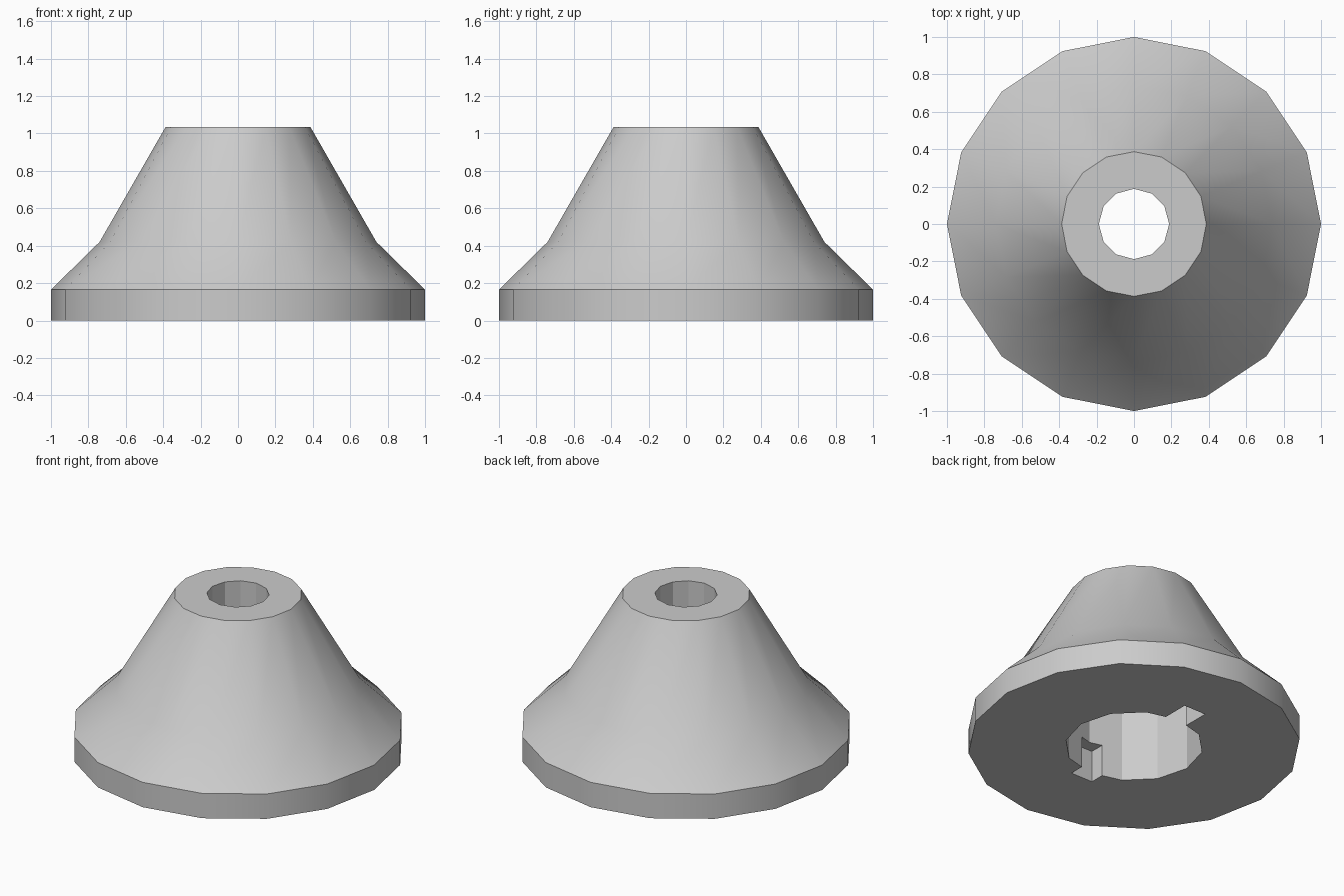
import bpy
import bmesh
import math
from mathutils import Matrix, Vector

cube = bpy.data.objects.get("Cube")
if cube:
    bpy.data.objects.remove(cube, do_unlink=True)

GREY = (0.6, 0.6, 0.6, 1.0)
mat = bpy.data.materials.new("light grey")
mat.use_nodes = True
mat.diffuse_color = GREY
mat.node_tree.nodes["Principled BSDF"].inputs["Base Color"].default_value = GREY


def add_object(name, bm):
    bmesh.ops.recalc_face_normals(bm, faces=bm.faces)
    mesh = bpy.data.meshes.new(name)
    bm.to_mesh(mesh)
    bm.free()
    mesh.materials.append(mat)
    obj = bpy.data.objects.new(name, mesh)
    bpy.context.collection.objects.link(obj)
    return obj


def turned_solid(name, profile, sides):
    """Closed solid from (radius, height) pairs, with a vertex on +x."""
    bm = bmesh.new()
    rings = []
    for r, z in profile:
        angles = [math.tau * i / sides for i in range(sides)]
        rings.append([bm.verts.new((r * math.cos(a), r * math.sin(a), z)) for a in angles])
    for low, high in zip(rings, rings[1:]):
        for i in range(sides):
            j = (i + 1) % sides
            bm.faces.new((low[i], low[j], high[j], high[i]))
    bm.faces.new(rings[0])
    bm.faces.new(rings[-1])
    return add_object(name, bm)


def box(name, size, centre):
    bm = bmesh.new()
    matrix = Matrix.Translation(centre) @ Matrix.Diagonal((*size, 1))
    bmesh.ops.create_cube(bm, size=1, matrix=matrix)
    return add_object(name, bm)


# Conical body with a flared skirt and a straight base rim
body = turned_solid("cone_body", [(1, 0), (1, 0.165), (0.74, 0.42), (0.387, 1.035)], 16)

# Stepped bore: wide socket below, narrow hole through the top
bore = turned_solid("bore_cutter", [(0.415, -0.2), (0.415, 0.7), (0.188, 0.7), (0.188, 1.2)], 12)

# Keyway slots at the back and front of the socket
back_slot = box("back_slot_cutter", (0.16, 0.37, 0.51), Vector((0, 0.385, -0.045)))
front_slot = box("front_slot_cutter", (0.16, 0.29, 0.51), Vector((0, -0.345, -0.045)))

# Cut the openings and keep only the finished body
bpy.ops.object.select_all(action="DESELECT")
bpy.context.view_layer.objects.active = body
body.select_set(True)
for cutter in (bore, back_slot, front_slot):
    cutter.hide_render = True
    mod = body.modifiers.new(cutter.name, "BOOLEAN")
    mod.operation = "DIFFERENCE"
    mod.solver = "EXACT"
    mod.object = cutter
    bpy.ops.object.modifier_apply(modifier=mod.name)
    bpy.data.objects.remove(cutter, do_unlink=True)

bpy.ops.object.shade_smooth_by_angle(angle=math.radians(28))
